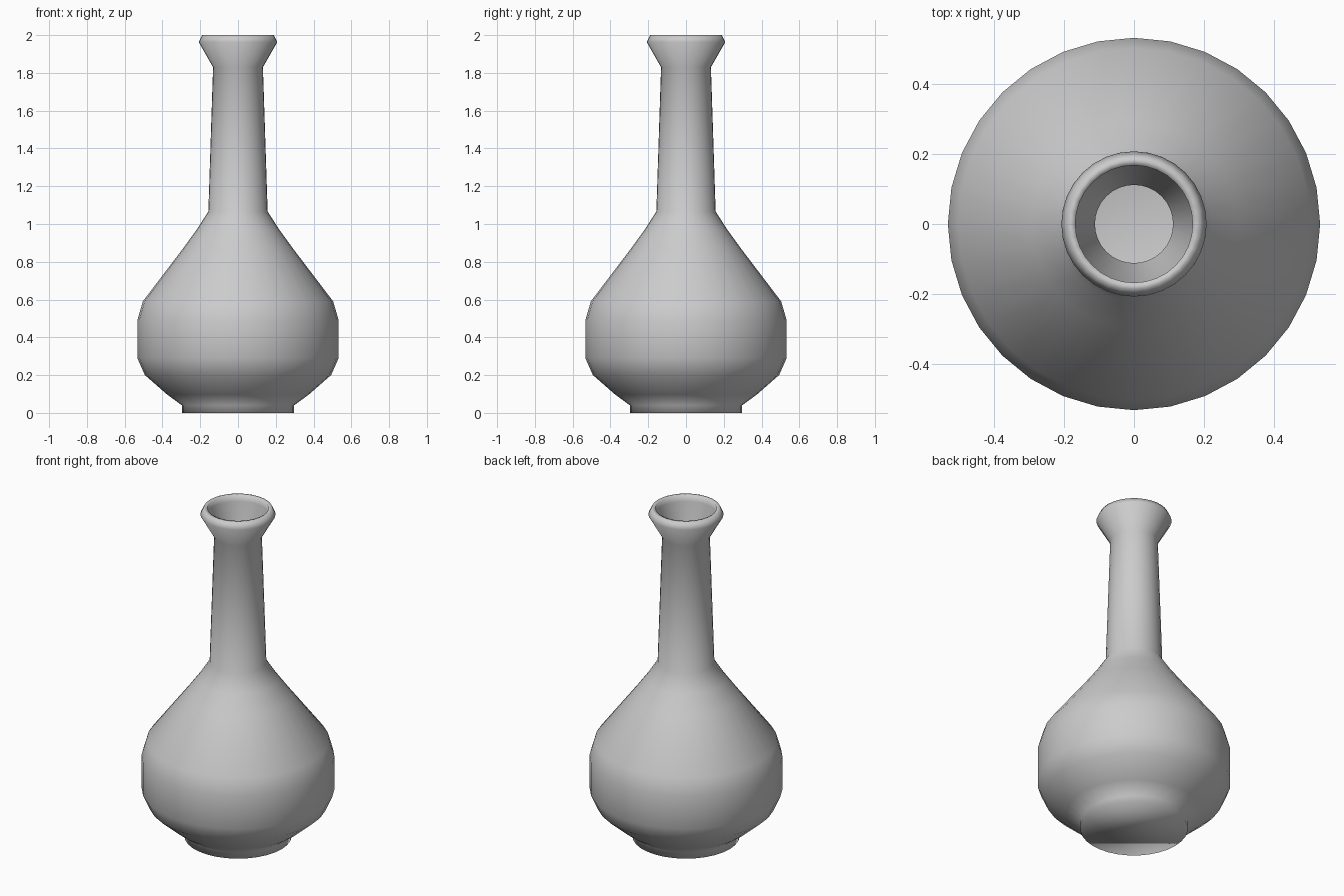
import bpy, bmesh
from math import cos, sin, tau

default = bpy.data.objects.get("Cube")
if default:
    bpy.data.objects.remove(default, do_unlink=True)

SIDES = 32

# Glazed clay, one colour throughout
clay = bpy.data.materials.new("light_grey_clay")
clay.use_nodes = True
grey = (0.6, 0.6, 0.6, 1)
clay.diffuse_color = grey
clay.node_tree.nodes["Principled BSDF"].inputs["Base Color"].default_value = grey

# Outer wall as (radius, height): foot, belly, shoulder, neck, flared mouth
outer = [(0.297, 0), (0.297, 0.04), (0.375, 0.097), (0.493, 0.2),
         (0.533, 0.29), (0.533, 0.49), (0.504, 0.59), (0.295, 0.865),
         (0.22, 0.968), (0.157, 1.066), (0.132, 1.83), (0.208, 1.963),
         (0.19, 2.0)]
# Inner wall, from the lip down to the floor
inner = [(0.168, 2.0), (0.173, 1.96), (0.112, 1.835), (0.135, 1.07),
         (0.2, 0.96), (0.275, 0.85), (0.48, 0.58), (0.508, 0.48),
         (0.508, 0.3), (0.47, 0.215), (0.36, 0.12), (0.28, 0.06)]


def lathe(name, profile):
    """Turn a profile about z, closing both ends with flat discs."""
    bm = bmesh.new()
    rings = [[bm.verts.new((r * cos(tau * i / SIDES), r * sin(tau * i / SIDES), z))
              for i in range(SIDES)] for r, z in profile]
    for low, high in zip(rings, rings[1:]):
        for i in range(SIDES):
            j = (i + 1) % SIDES
            bm.faces.new((low[i], low[j], high[j], high[i]))
    bm.faces.new(rings[0][::-1])
    bm.faces.new(rings[-1])
    bmesh.ops.recalc_face_normals(bm, faces=bm.faces)
    for face in bm.faces:
        face.smooth = True
    mesh = bpy.data.meshes.new(name)
    bm.to_mesh(mesh)
    bm.free()
    mesh.materials.append(clay)
    obj = bpy.data.objects.new(name, mesh)
    bpy.context.collection.objects.link(obj)
    return obj


# Hollow vase in one piece
lathe("vase", outer + inner)
